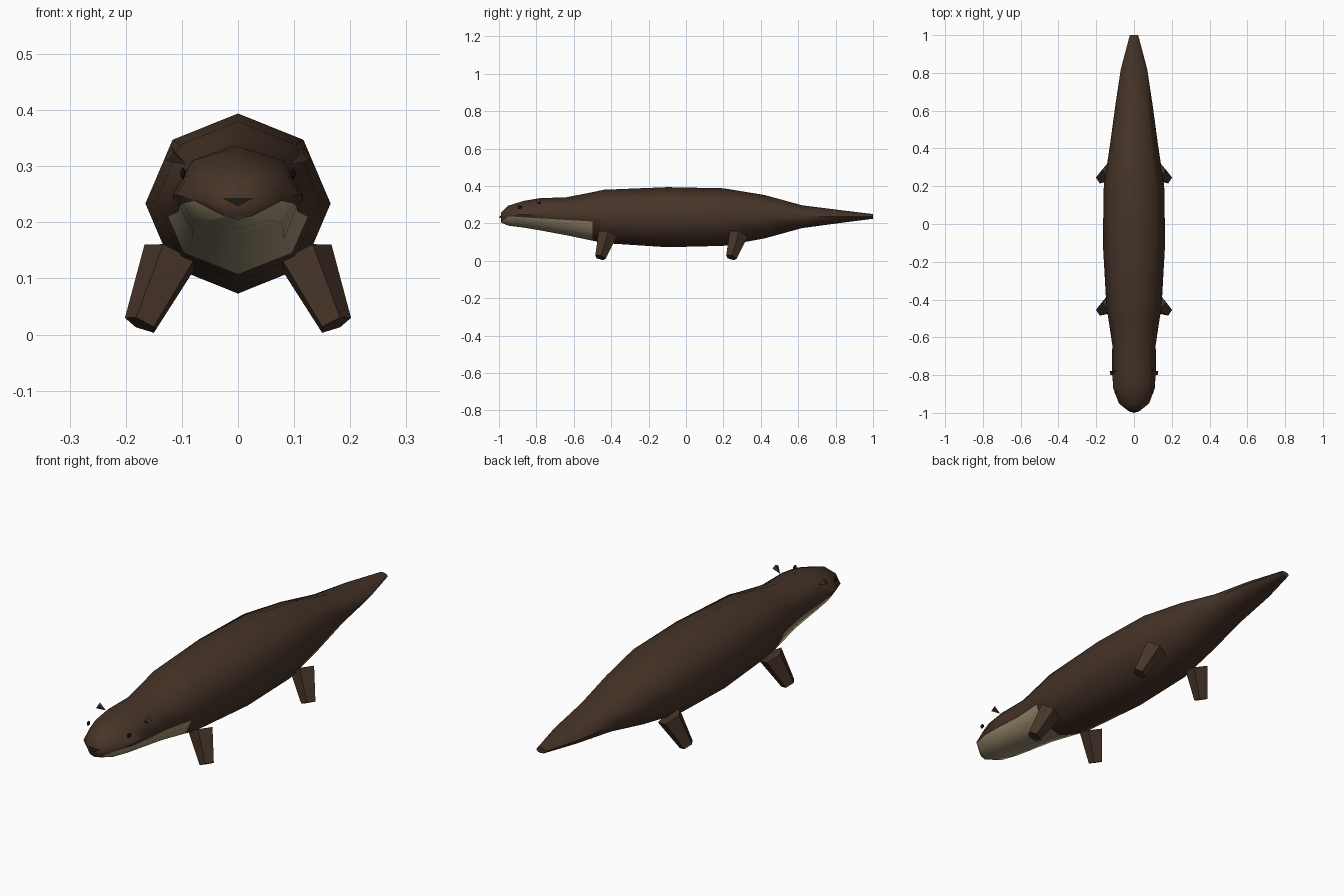
import bpy
import bmesh
import math
from mathutils import Vector

cube = bpy.data.objects.get("Cube")
if cube:
    bpy.data.objects.remove(cube, do_unlink=True)


def material(name, rgb):
    m = bpy.data.materials.new(name)
    m.use_nodes = True
    m.diffuse_color = (*rgb, 1)
    bsdf = m.node_tree.nodes["Principled BSDF"]
    bsdf.inputs["Base Color"].default_value = (*rgb, 1)
    bsdf.inputs["Roughness"].default_value = 0.8
    return m


brown = material("brown fur", (0.061, 0.034, 0.021))
cream = material("cream throat", (0.38, 0.31, 0.19))
dark = material("dark brown", (0.012, 0.008, 0.006))


def finish(bm, name, mats, smooth=None):
    bmesh.ops.recalc_face_normals(bm, faces=bm.faces)
    mesh = bpy.data.meshes.new(name)
    bm.to_mesh(mesh)
    bm.free()
    for m in mats:
        mesh.materials.append(m)
    ob = bpy.data.objects.new(name, mesh)
    bpy.context.scene.collection.objects.link(ob)
    if smooth:
        bpy.ops.object.select_all(action="DESELECT")
        ob.select_set(True)
        bpy.context.view_layer.objects.active = ob
        bpy.ops.object.shade_smooth_by_angle(angle=math.radians(smooth))
    return ob


def taper(name, start, end, r1, r2, sides, mat, spin=0.0):
    """Tapered prism running from start to end."""
    start, end = Vector(start), Vector(end)
    axis = end - start
    bm = bmesh.new()
    bmesh.ops.create_cone(bm, cap_ends=True, segments=sides, radius1=r1,
                          radius2=r2, depth=axis.length)
    bmesh.ops.rotate(bm, verts=bm.verts, cent=(0, 0, 0),
                     matrix=Vector((0, 0, 1)).rotation_difference(axis).to_matrix()
                     @ Vector((1, 0, 0)).rotation_difference(
                         Vector((math.cos(spin), math.sin(spin), 0))).to_matrix())
    bmesh.ops.translate(bm, verts=bm.verts, vec=(start + end) / 2)
    return finish(bm, name, [mat])


# Body, head and tail: one loft of octagons (y, half width, top, bottom)
SECTIONS = [
    (-0.99, 0.03, 0.255, 0.205), (-0.95, 0.08, 0.295, 0.188),
    (-0.87, 0.11, 0.32, 0.178), (-0.78, 0.116, 0.335, 0.163),
    (-0.64, 0.115, 0.34, 0.137), (-0.50, 0.136, 0.367, 0.108),
    (-0.44, 0.146, 0.38, 0.095), (-0.10, 0.165, 0.394, 0.073),
    (0.20, 0.16, 0.388, 0.08), (0.42, 0.127, 0.352, 0.12),
    (0.62, 0.1, 0.297, 0.175), (0.82, 0.07, 0.272, 0.202),
    (1.0, 0.022, 0.25, 0.225),
]
bm = bmesh.new()
rings = []
for y, w, top, bottom in SECTIONS:
    mid, half = (top + bottom) / 2, (top - bottom) / 2
    rings.append([bm.verts.new((w * math.sin(a), y, mid + half * math.cos(a)))
                  for a in (k * math.pi / 4 for k in range(8))])
for a, b in zip(rings, rings[1:]):
    for k in range(8):
        n = (k + 1) % 8
        bm.faces.new((a[k], a[n], b[n], b[k]))
bm.faces.new(rings[0])
bm.faces.new(rings[-1])

# Throat colour: cut the head along two sloping lines, then paint below them
SNOUT, NECK = -0.95, -0.5


def throat_line(y):
    if y < SNOUT:
        return 0.238 + (y - SNOUT) * 0.78
    return 0.238 - (y - SNOUT) * 0.062


def cut(y_min, y_max, normal):
    faces = [f for f in bm.faces if y_min < f.calc_center_median().y < y_max]
    geom = set(faces)
    for f in faces:
        geom.update(f.edges)
        geom.update(f.verts)
    bmesh.ops.bisect_plane(bm, geom=list(geom), dist=1e-5,
                           plane_co=(0, SNOUT, 0.238), plane_no=normal)


cut(SNOUT, NECK, (0, 0.062, 1))
cut(-0.985, SNOUT, (0, -0.78, 1))
for f in bm.faces:
    c = f.calc_center_median()
    f.material_index = int(-0.985 < c.y < NECK and c.z < throat_line(c.y))
finish(bm, "body", [brown, cream], smooth=60)

# Nose: small flat triangle on the snout
bm = bmesh.new()
front = [bm.verts.new(p) for p in
         ((-0.027, -0.992, 0.243), (0.027, -0.992, 0.243), (0, -1.0, 0.229))]
back = [bm.verts.new(v.co + Vector((0, 0.008, 0))) for v in front]
bm.faces.new(front)
bm.faces.new(back)
for k in range(3):
    n = (k + 1) % 3
    bm.faces.new((front[k], front[n], back[n], back[k]))
finish(bm, "nose", [dark])

# Paired parts
for side, s in (("left", 1), ("right", -1)):
    for pair, y in (("front", -0.42), ("back", 0.28)):
        taper(f"{pair}_{side}_leg", (s * 0.118, y, 0.14),
              (s * 0.173, y - 0.038, 0.018), 0.053, 0.031, 5, brown,
              spin=0.3 * s)
    taper(f"{side}_ear", (s * 0.122, -0.79, 0.321), (s * 0.094, -0.78, 0.304),
          0.014, 0.001, 4, brown)
    bm = bmesh.new()
    bmesh.ops.create_icosphere(bm, subdivisions=1, radius=0.011)
    bmesh.ops.scale(bm, verts=bm.verts, vec=(0.5, 1, 1))
    bmesh.ops.translate(bm, verts=bm.verts, vec=(s * 0.098, -0.89, 0.287))
    finish(bm, f"{side}_eye", [dark])
